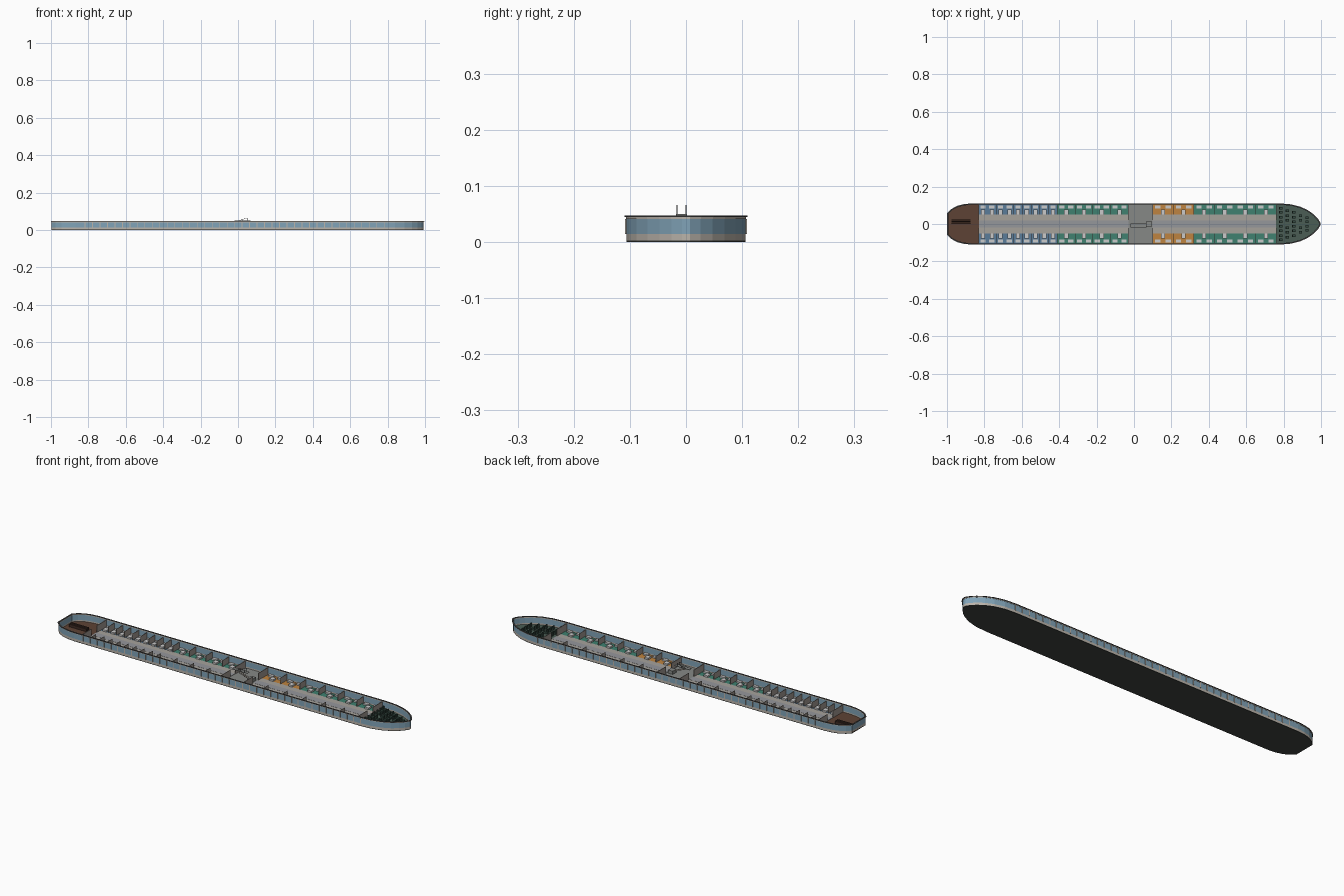
import bpy, bmesh, math

if "Cube" in bpy.data.objects:
    bpy.data.objects.remove(bpy.data.objects["Cube"])

def mat(name, r, g, b):
    m = bpy.data.materials.new(name)
    m.diffuse_color = (r, g, b, 1)
    m.use_nodes = True
    m.node_tree.nodes["Principled BSDF"].inputs["Base Color"].default_value = m.diffuse_color
    return m

BEIGE = mat("beige", .50, .46, .41)
GLASS = mat("blue_glass", .22, .37, .48)
DARK = mat("dark_trim", .07, .07, .07)
KEEL = mat("keel", .05, .055, .05)
WALL = mat("partition", .36, .32, .29)
AISLE = mat("aisle", .38, .36, .33)
RUNNER = mat("runner", .30, .31, .33)
BLUE = mat("blue_floor", .10, .20, .32)
GREEN = mat("green_floor", .05, .22, .16)
ORANGE = mat("orange_floor", .52, .23, .05)
GREY = mat("grey_floor", .24, .25, .24)
BROWN = mat("brown_floor", .11, .055, .035)
BROWN2 = mat("dark_brown", .05, .025, .018)
FOREST = mat("lounge_floor", .07, .11, .09)
SEAT = mat("lounge_seat", .035, .07, .055)
WHITE = mat("linen", .58, .58, .56)

# half outline of the hull, stern to bow
HALF = [(-.996, .055), (-.975, .076), (-.945, .093), (-.91, .102), (-.87, .106), (.78, .106),
        (.84, .101), (.89, .088), (.93, .069), (.96, .047), (.98, .026), (.992, .007)]

def width(x):
    for (x0, w0), (x1, w1) in zip(HALF, HALF[1:]):
        if x0 <= x <= x1:
            return w0 + (w1 - w0) * (x - x0) / (x1 - x0)
    return HALF[0][1] if x < 0 else HALF[-1][1]

def finish(name, bm, material):
    bmesh.ops.recalc_face_normals(bm, faces=bm.faces[:])
    me = bpy.data.meshes.new(name)
    bm.to_mesh(me)
    bm.free()
    ob = bpy.data.objects.new(name, me)
    bpy.context.collection.objects.link(ob)
    me.materials.append(material)
    return ob

def outline(off=0.0):
    pts = HALF + [(x, -y) for x, y in reversed(HALF)]
    pts = pts[::-1]                      # counter-clockwise
    out, n = [], len(pts)
    for i, (x, y) in enumerate(pts):
        (ax, ay), (bx, by) = pts[i - 1], pts[(i + 1) % n]
        l1, l2 = math.hypot(x - ax, y - ay), math.hypot(bx - x, by - y)
        nx = (y - ay) / l1 + (by - y) / l2
        ny = -(x - ax) / l1 - (bx - x) / l2
        k = 2 * off / max(nx * nx + ny * ny, .5)
        out.append((x + nx * k, y + ny * k))
    return out

def prism(name, pts, z0, z1, material):
    bm = bmesh.new()
    lo = [bm.verts.new((x, y, z0)) for x, y in pts]
    hi = [bm.verts.new((x, y, z1)) for x, y in pts]
    bm.faces.new(lo[::-1])
    bm.faces.new(hi)
    for i in range(len(pts)):
        bm.faces.new((lo[i - 1], lo[i], hi[i], hi[i - 1]))
    return finish(name, bm, material)

def ring(name, outer, inner, z0, z1, material):
    bm = bmesh.new()
    loops = [[bm.verts.new((x, y, z)) for x, y in outline(o)]
             for o, z in ((outer, z0), (outer, z1), (inner, z1), (inner, z0))]
    for k in range(4):
        a, b = loops[k], loops[(k + 1) % 4]
        for i in range(len(a)):
            bm.faces.new((a[i - 1], a[i], b[i], b[i - 1]))
    return finish(name, bm, material)

def boxes(name, items, material, both=False):
    """One object of boxes (x0, x1, y0, y1, z0, z1), optionally mirrored over y."""
    bm = bmesh.new()
    if both:
        items = items + [(a, b, -d, -c, e, f) for a, b, c, d, e, f in items]
    for a, b, c, d, e, f in items:
        vs = bmesh.ops.create_cube(bm, size=1)["verts"]
        for v in vs:
            v.co = ((a + b) / 2 + v.co.x * (b - a), (c + d) / 2 + v.co.y * (d - c),
                    (e + f) / 2 + v.co.z * (f - e))
    return finish(name, bm, material)

def zone(name, x0, x1, material):
    xs = [x0] + [x for x, _ in HALF if x0 < x < x1] + [x1]
    side = [(x, width(x) - .002) for x in xs]
    prism(name, [(x, -y) for x, y in side] + side[::-1], .003, F, material)

F = .007          # floor level
TOP = .043        # partition tops

# hull shell
prism("keel_plate", outline(0), 0, .003, KEEL)
ring("lower_hull", 0, -.003, .003, .014, BEIGE)
ring("window_band", 0, -.003, .014, .041, GLASS)
ring("upper_hull", .001, -.003, .041, .0445, BEIGE)
ring("top_rail", .004, -.003, .0445, .047, DARK)

# window ribs along the straight sides
ribs = [(-.82 + i * .04, -.816 + i * .04, .105, .1085, .014, .041) for i in range(41)]
boxes("window_ribs", ribs, BEIGE, True)

# floor zones
ZONES = [("stern_floor", -.996, -.83, BROWN), ("sleeper_floor", -.83, -.41, BLUE),
         ("rear_cabin_floor", -.41, -.03, GREEN), ("hub_floor", -.03, .10, GREY),
         ("dining_floor", .10, .32, ORANGE), ("front_cabin_floor", .32, .76, GREEN),
         ("bow_floor", .76, .992, FOREST)]
for z in ZONES:
    zone(*z)

# central aisle and runner, split by the hub
SPANS = [(-.83, -.03), (.10, .76)]
boxes("aisle", [(a, b, -.05, .05, F, F + .001) for a, b in SPANS], AISLE)
boxes("aisle_runner", [(a, b, -.018, .018, F + .001, F + .0016) for a, b in SPANS], RUNNER)

# partitions, tables and berths, zone by zone
walls, tables, berths = [], [], []
for x0, x1, pitch in ((-.83, -.41, .0467), (-.41, -.03, .095), (.10, .32, .11), (.32, .76, .1)):
    n = round((x1 - x0) / pitch)
    step = (x1 - x0) / n
    for i in range(n):
        x = x0 + i * step
        walls.append((x - .001, x + .001, .05, .103, F, TOP - .004))
        c = x + step / 2
        tables.append((c - .011, c + .011, .051, .077, F, F + .009))
        for bx in ([c] if step < .06 else [x + step * .25, x + step * .75]):
            berths.append((bx - .014, bx + .014, .083, .098, F, F + .008))
boxes("cabin_partitions", walls, WALL, True)
boxes("tables", tables, WHITE, True)
boxes("berths", berths, WHITE, True)

# bulkheads between the main zones
boxes("bulkheads", [(x - .0015, x + .0015, .022, .103, F, TOP) for x in (-.83, -.03, .10, .76)],
      WALL, True)

# stern benches
boxes("stern_benches", [(-.975, -.875, y - .003, y + .003, F, F + .014) for y in (.004, .022, -.004 + .017)],
      BROWN2)

# bow lounge seats with backs
seats = []
for x, ys in ((.785, (.012, .037, .062, .085)), (.82, (.02, .045, .07)), (.855, (.012, .037, .062)),
              (.89, (.02, .045)), (.925, (.012, .034))):
    for y in ys:
        seats.append((x - .009, x + .009, y - .007, y + .007, F, F + .010))
        seats.append((x - .009, x - .005, y - .007, y + .007, F + .010, F + .022))
boxes("lounge_seats", seats, SEAT, True)

# hub stair: gangway at the top, steps and landing
boxes("gangway", [(-.02, .066, -.018, .002, .047, .0495)], GREY)
boxes("stair_landing", [(.066, .093, -.015, .015, F, .024)], GREY)
boxes("stair_steps", [(.008 + i * .0095, .0175 + i * .0095, -.016, 0, .040 - i * .0035, .042 - i * .0035)
                      for i in range(6)], BEIGE)

# sloping handrails beside the gangway
bm = bmesh.new()
for y in (-.016, 0):
    pts = [(0, .0495), (.004, .0495), (.05, .064), (.05, .0655)]
    a = [bm.verts.new((x, y - .0006, z)) for x, z in pts[:1] + pts[1:]]
    b = [bm.verts.new((x, y + .0006, z)) for x, z in pts]
    bm.faces.new(a)
    bm.faces.new(b[::-1])
    for i in range(4):
        bm.faces.new((a[i - 1], a[i], b[i], b[i - 1]))
finish("handrails", bm, DARK)
boxes("rail_posts", [(x - .0006, x + .0006, y - .0006, y + .0006, .049, z)
                     for y in (-.016, 0) for x, z in ((.025, .057), (.05, .065))], DARK)
